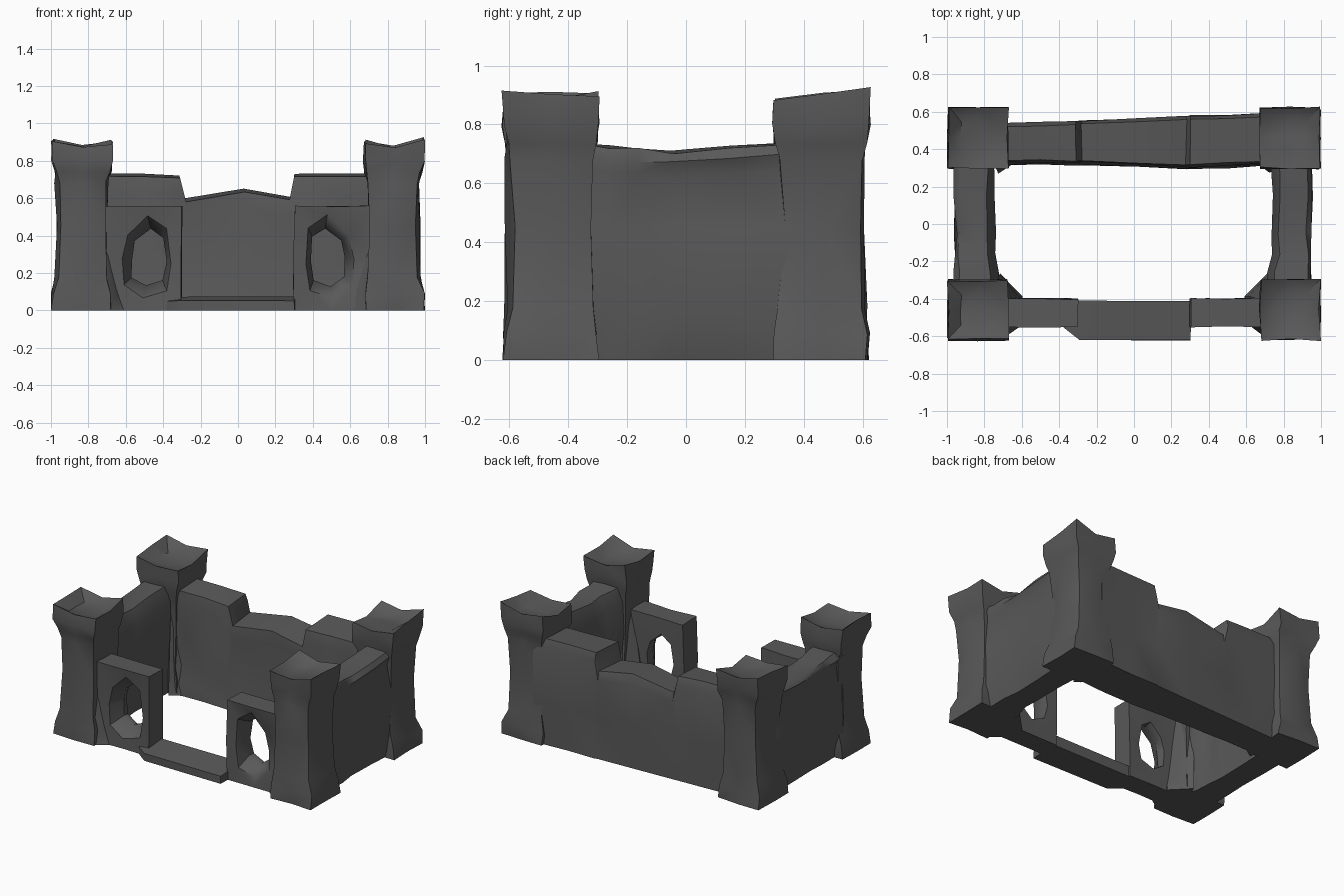
import bpy, bmesh, math, random
from mathutils import Vector

random.seed(4)
cube = bpy.data.objects.get("Cube")
if cube:
    bpy.data.objects.remove(cube)

stone = bpy.data.materials.new("dark_grey_stone")
stone.use_nodes = True
colour = (0.1, 0.1, 0.1, 1)
stone.diffuse_color = colour
bsdf = stone.node_tree.nodes["Principled BSDF"]
bsdf.inputs["Base Color"].default_value = colour
bsdf.inputs["Roughness"].default_value = 0.9


def finish(name, bm, rough=0.008, split=0.5):
    """Break long edges, weather the surface and shade it."""
    bmesh.ops.triangulate(bm, faces=bm.faces[:])
    long_edges = [e for e in bm.edges if e.calc_length() > split]
    bmesh.ops.subdivide_edges(bm, edges=long_edges, cuts=1)
    bmesh.ops.triangulate(bm, faces=bm.faces[:])
    for v in bm.verts:
        ground = v.co.z < 0.001
        v.co += Vector([random.uniform(-rough, rough) for _ in range(3)])
        v.co.x = max(-1, min(1, v.co.x))
        v.co.z = 0 if ground else max(0, v.co.z)
    bmesh.ops.recalc_face_normals(bm, faces=bm.faces[:])
    mesh = bpy.data.meshes.new(name)
    bm.to_mesh(mesh)
    bm.free()
    mesh.materials.append(stone)
    obj = bpy.data.objects.new(name, mesh)
    bpy.context.collection.objects.link(obj)
    bpy.ops.object.select_all(action='DESELECT')
    obj.select_set(True)
    bpy.context.view_layer.objects.active = obj
    bpy.ops.object.shade_smooth_by_angle(angle=math.radians(45))


def loft(name, rings, **kw):
    """Skin a row of point rings and close both ends."""
    bm = bmesh.new()
    rows = [[bm.verts.new(p) for p in ring] for ring in rings]
    n = len(rows[0])
    for a, b in zip(rows, rows[1:]):
        for i in range(n):
            j = (i + 1) % n
            bm.faces.new((a[i], a[j], b[j], b[i]))
    bm.faces.new(rows[0])
    bm.faces.new(rows[-1])
    finish(name, bm, **kw)


# Corner towers: flared foot, worn shaft, deep jagged crown with a shallow hollow
SECTIONS = [  # height, inner x, outer x, inner y, outer y, corner wear
    (0, .68, 1, .30, .615, 0),
    (.09, .68, 1, .30, .62, .01),
    (.18, .70, .98, .31, .612, .02),
    (.45, .705, .975, .33, .612, .025),
    (.68, .70, .975, .315, .612, .02),
    (.74, .68, .982, .305, .615, .008),
    (.80, .675, .995, .30, .62, 0),
]
CROWNS = {"front": (.92, .87, .90, .91, .91, .87, .89, .88),
          "back": (.88, .86, .88, .90, .92, .88, .90, .86)}


def tower(end, side, sx, sy):
    rings = []
    for z, x0, x1, y0, y1, w in SECTIONS:
        xm, ym = (x0 + x1) / 2, (y0 + y1) / 2
        rings.append([(sx * x, sy * y, z) for x, y in
                      ((x0, y0), (xm, y0), (x1 - w, y0), (x1, ym),
                       (x1 - w, y1 - w), (xm, y1), (x0, y1 - w), (x0, ym))])
    rings.append([(x, y, h) for (x, y, _), h in zip(rings[-1], CROWNS[end])])
    centre = Vector((sx * .835, sy * .46, .84))
    rings.append([centre.lerp(Vector((x, y, .85)), .55) for x, y, _ in rings[-1]])
    loft(f"{end}_{side}_tower", rings, rough=.008)


for sy, end in ((-1, "front"), (1, "back")):
    for sx, side in ((1, "left"), (-1, "right")):
        tower(end, side, sx, sy)

# Back wall: high shoulders, a lowered middle and a sloped inner skirt
rings = []
for x, top in ((-.76, .735), (-.5, .73), (-.31, .725), (-.28, .6), (.03, .65),
               (.28, .61), (.30, .735), (.5, .735), (.76, .73)):
    y0 = .33 - .025 * max(0, 1 - abs(x - .3) / .5)
    y1 = .565 + .04 * x
    rings.append([(x, y, z) for y, z in
                  ((y0 - .015, 0), (y0 - .01, .08), (y0 + .01, .2), (y0, top - .1),
                   (y0 + .01, top - .015), (y1 - .02, top), (y1, top - .06), (y1, .3), (y1, 0))])
loft("back_wall", rings, rough=.005)

# Side walls: undercut foot, overhanging sagging coping
PROFILE = [(.75, 0), (.925, 0), (.955, .15), (.945, .45), (.93, .65),
           (.95, .70), (.93, .735), (.78, .735), (.74, .64)]
for sx, side, shift in ((1, "left", 0), (-1, "right", .012)):
    rings = []
    for y, flare in ((-.36, .03), (-.26, .02), (-.16, 0), (-.05, 0), (.15, 0), (.38, .01)):
        sag = max(0, 1 - abs(y + .05) / .33)
        rings.append([(sx * (x + shift - .008 * sag - (flare if x < .8 else 0)), y,
                       z - .03 * sag if z > .6 else z) for x, z in PROFILE])
    loft(f"{side}_wall", rings, rough=.008)

# Front walls: gate post, lintel and a ragged, deeply splayed window
FRAME = [(.30, 0), (.5, 0), (.74, 0), (.74, .3), (.74, .56), (.5, .56), (.30, .56), (.30, .28)]
HOLE = [(.40, .16), (.49, .13), (.565, .18), (.57, .28), (.55, .37), (.47, .44), (.40, .39), (.385, .26)]
for sx, side in ((1, "left"), (-1, "right")):
    bm = bmesh.new()
    loops = []
    for points, y, grow in ((FRAME, -.55, 1), (HOLE, -.54, 1.42), (HOLE, -.45, 1),
                            (HOLE, -.40, 1.08), (FRAME, -.40, 1)):
        loops.append([bm.verts.new((sx * (.45 + (x - .45) * grow), y, .28 + (z - .28) * grow))
                      for x, z in points])
    for a, b in zip(loops, loops[1:] + loops[:1]):
        for i in range(len(FRAME)):
            j = (i + 1) % len(FRAME)
            bm.faces.new((a[i], a[j], b[j], b[i]))
    finish(f"front_{side}_wall", bm, rough=.006, split=.6)

    # Sloped buttresses that spread from the towers into the yard and walls
    for sy, end, foot in ((-1, "front", ((.72, .26), (.59, .39), (.61, .54), (.70, .605))),
                          (1, "back", ((.73, .27), (.64, .33), (.64, .50), (.74, .52)))):
        base = [Vector((sx * x, sy * y, 0)) for x, y in foot]
        tip = [Vector((sx * (x + (.78 - x) * .5), sy * (y + (.44 - y) * .35), .54)) for x, y in foot]
        mid = [a.lerp(b, .2) for a, b in zip(base, tip)]
        loft(f"{end}_{side}_buttress", [base, mid, tip], rough=.008)

# Gate threshold, a low step sloping out between the gate posts
STEP = [(-.38, -.55, .05), (-.29, -.62, .05), (.30, -.62, .05), (.31, -.41, .075), (-.31, -.41, .075)]
loft("gate_threshold", [[(x, y, 0) for x, y, _ in STEP], STEP], rough=.004, split=.7)
